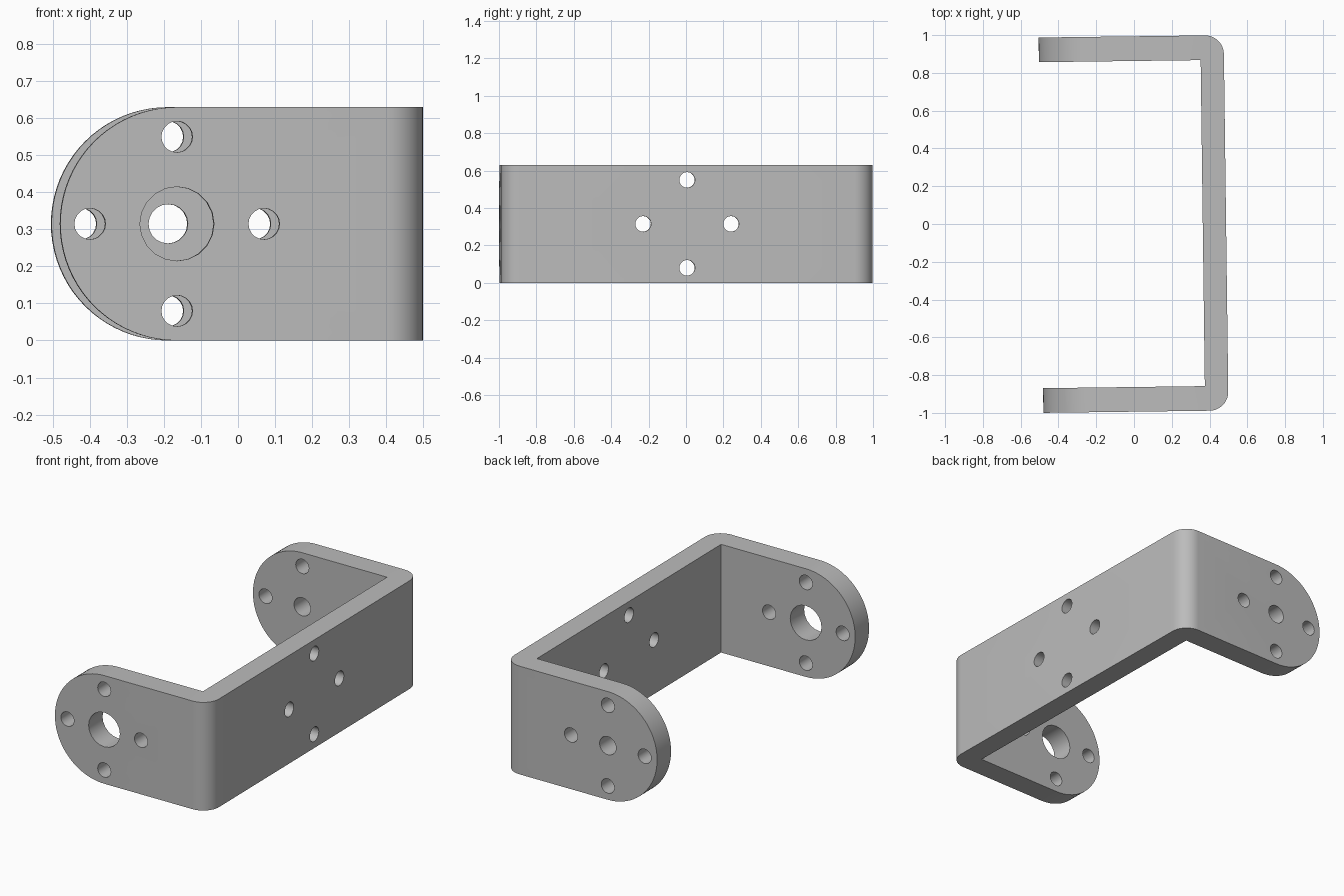
import bpy
import bmesh
from math import pi, sin, cos
from mathutils import Matrix, Vector

cube = bpy.data.objects.get("Cube")
if cube:
    bpy.data.objects.remove(cube, do_unlink=True)

HEIGHT = 0.63
R = HEIGHT / 2            # radius of the rounded arm ends
HALF_Y = 0.9935           # half length of the bracket
INNER_Y = 0.863           # inner faces of the arms
BACK_X, INNER_X = 0.4875, 0.364   # outer and inner faces of the web
ARM_X = -0.4925 + R       # centre of the arm ends
SPREAD = 0.235            # screw holes to pattern centre
SCREW_R = 0.042
TILT = 0.0128             # slight turn about the vertical


def add_object(name, bm):
    bmesh.ops.recalc_face_normals(bm, faces=bm.faces)
    mesh = bpy.data.meshes.new(name)
    bm.to_mesh(mesh)
    bm.free()
    obj = bpy.data.objects.new(name, mesh)
    bpy.context.collection.objects.link(obj)
    return obj


def add_hole(bm, centre, radius, axis, segments=20):
    turn = Matrix.Rotation(pi / 2, 4, "X" if axis == "Y" else "Y")
    bmesh.ops.create_cone(bm, cap_ends=True, segments=segments,
                          radius1=radius, radius2=radius, depth=0.4,
                          matrix=Matrix.Translation(centre) @ turn)


def cut(obj, cutter):
    cutter.hide_render = True
    mod = obj.modifiers.new("Cut", "BOOLEAN")
    mod.operation = "DIFFERENCE"
    mod.solver = "EXACT"
    mod.object = cutter
    bpy.context.view_layer.objects.active = obj
    bpy.ops.object.modifier_apply(modifier=mod.name)
    bpy.data.objects.remove(cutter, do_unlink=True)


# Solid body: side profile with one round end, extruded along the length
bm = bmesh.new()
outline = [(BACK_X, 0), (BACK_X, HEIGHT)]
steps = 40
for i in range(steps + 1):
    a = pi / 2 + pi * i / steps
    outline.append((ARM_X + R * cos(a), R + R * sin(a)))
face = bm.faces.new([bm.verts.new((x, -HALF_Y, z)) for x, z in outline])
ext = bmesh.ops.extrude_face_region(bm, geom=[face])
moved = [v for v in ext["geom"] if isinstance(v, bmesh.types.BMVert)]
bmesh.ops.translate(bm, verts=moved, vec=(0, 2 * HALF_Y, 0))

# Rounded outer bends
bends = [e for e in bm.edges
         if all(v.co.x > BACK_X - 0.01 for v in e.verts)
         and abs(e.verts[0].co.y - e.verts[1].co.y) < 0.01]
bmesh.ops.bevel(bm, geom=bends, offset=0.1, segments=10, profile=0.5,
                affect="EDGES")
bracket = add_object("bracket", bm)

# Open space between the arms
bm = bmesh.new()
bmesh.ops.create_cube(bm, size=1, matrix=Matrix.Translation((INNER_X - 1, 0, R))
                      @ Matrix.Diagonal((2, 2 * INNER_Y, 2, 1)))
cut(bracket, add_object("gap_cutter", bm))

# Centre holes: large in the front arm, small in the back arm; screw holes around
bm = bmesh.new()
arm_y = (HALF_Y + INNER_Y) / 2
web_x = (BACK_X + INNER_X) / 2
for side, radius in ((-1, 0.1), (1, 0.053)):
    add_hole(bm, (ARM_X, side * arm_y, R), radius, "Y")
for i in range(4):
    u, w = SPREAD * cos(i * pi / 2), SPREAD * sin(i * pi / 2)
    for side in (-1, 1):
        add_hole(bm, (ARM_X + u, side * arm_y, R + w), SCREW_R, "Y")
    add_hole(bm, (web_x, u, R + w), SCREW_R, "X")
cut(bracket, add_object("hole_cutter", bm))

# Slight turn, grey metal, smooth curves with sharp edges
bracket.data.transform(Matrix.Rotation(TILT, 4, "Z"))
grey = bpy.data.materials.new("grey_metal")
grey.use_nodes = True
colour = (0.5, 0.5, 0.5, 1)
grey.diffuse_color = colour
grey.node_tree.nodes["Principled BSDF"].inputs["Base Color"].default_value = colour
bracket.data.materials.clear()
bracket.data.materials.append(grey)
for poly in bracket.data.polygons:
    poly.material_index = 0
bpy.ops.object.select_all(action="DESELECT")
bracket.select_set(True)
bpy.context.view_layer.objects.active = bracket
bpy.ops.object.shade_smooth_by_angle(angle=pi / 6)
